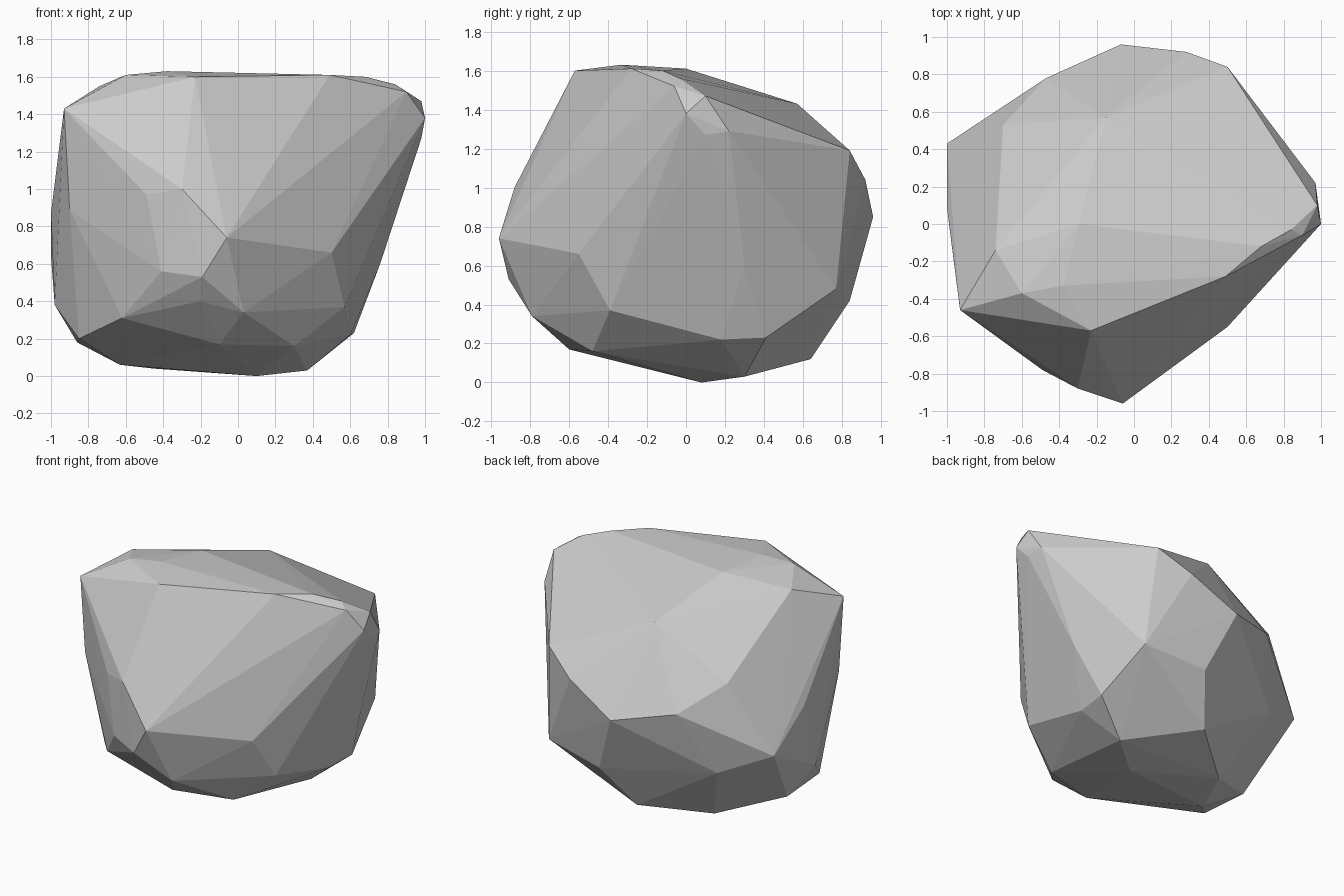
import bpy, bmesh

# Corner points of a chipped boulder, grouped by region
crown = [
    (-.93, -.46, 1.43), (-.23, -.57, 1.60), (.49, -.28, 1.61), (-.60, -.37, 1.61),
    (-.38, -.33, 1.63), (-.29, 0, 1.61), (-.15, .57, 1.43), (-.74, -.14, 1.55),
    (.68, -.12, 1.60), (.84, -.03, 1.56), (.90, -.06, 1.52), (1, 0, 1.38),
    (.98, .10, 1.47), (.97, .22, 1.29), (.98, .10, 1.27), (.50, .84, 1.19)]
front = [
    (-.06, -.96, .74), (-.19, -.91, .53), (.50, -.55, .66), (-.30, -.88, 1.0),
    (-.49, -.78, .97), (-.41, -.82, .56), (-.90, -.45, .89), (-.85, -.30, .20),
    (-.62, -.60, .31), (-.20, -.81, .40), (.03, -.79, .34)]
right = [
    (.60, -.38, .60), (.57, -.39, .37), (.30, -.48, .16),
    (.60, .18, .22), (.62, .41, .23), (.76, .30, .60)]
back = [
    (.28, .92, 1.04), (-.07, .96, .85), (-.47, .78, .93), (-.70, .53, 1.12),
    (-1, .43, .64), (-1, .09, .87), (-.98, -.07, .38), (-.66, .59, .49),
    (.55, .77, .48), (.10, .84, .42)]
base = [
    (-.86, .08, .18), (-.63, -.05, .06), (-.06, .64, .12), (-.45, .32, .04),
    (.37, .30, .03), (.10, .08, 0), (-.10, -.60, .17)]

# Wrap the corners in a convex faceted skin
bm = bmesh.new()
for co in crown + front + right + back + base:
    bm.verts.new(co)
hull = bmesh.ops.convex_hull(bm, input=bm.verts[:])
loose = [v for v in bm.verts if not v.link_faces]
bmesh.ops.delete(bm, geom=loose, context='VERTS')
bmesh.ops.recalc_face_normals(bm, faces=bm.faces[:])

# Flat-shaded boulder object
mesh = bpy.data.meshes.new("boulder")
bm.to_mesh(mesh)
bm.free()
boulder = bpy.data.objects.new("boulder", mesh)
bpy.context.collection.objects.link(boulder)
